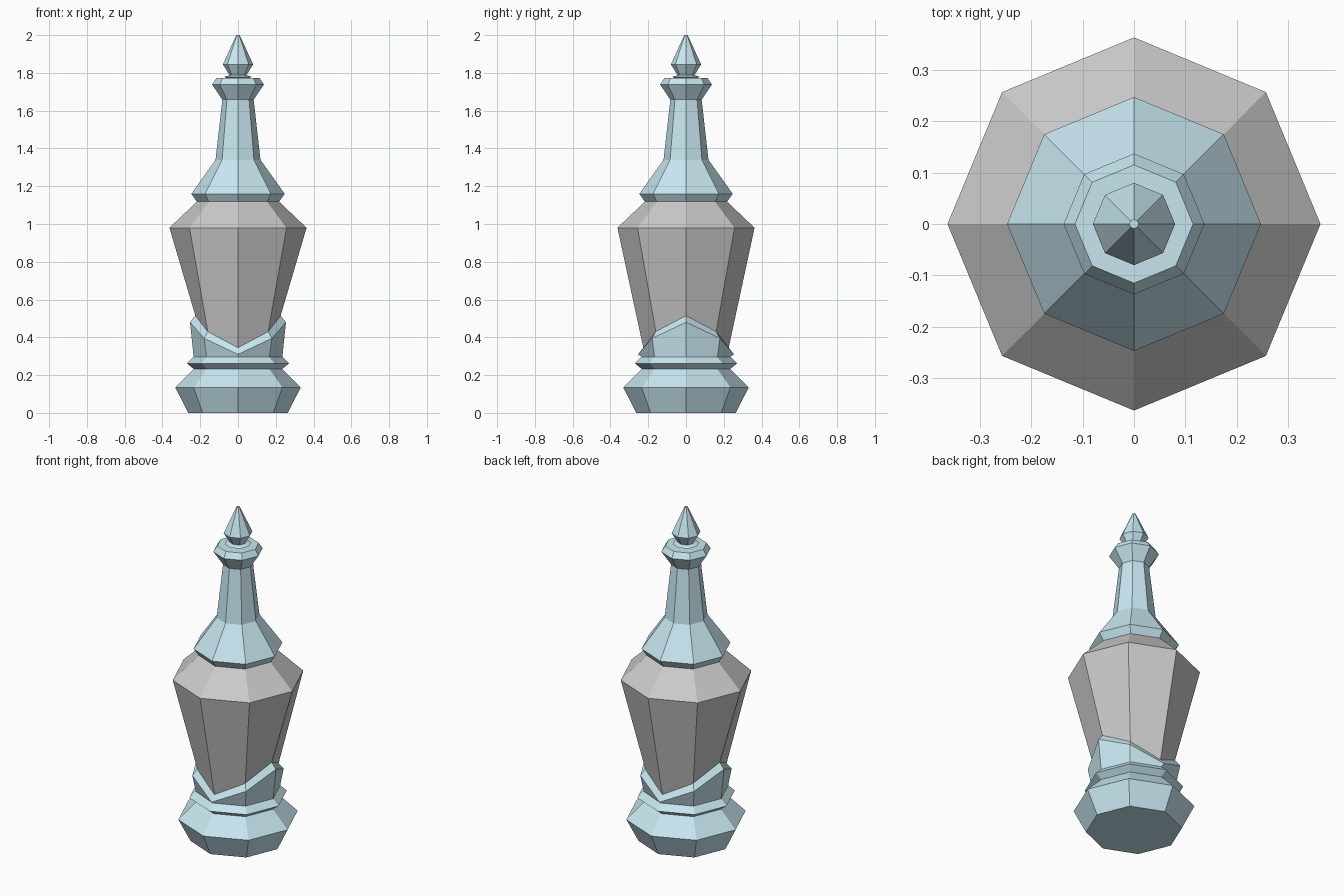
import bpy, bmesh, math

if "Cube" in bpy.data.objects:
    bpy.data.objects.remove(bpy.data.objects["Cube"])

SIDES = 8

blue = bpy.data.materials.new("pale_blue")
blue.diffuse_color = (0.58, 0.80, 0.88, 1)
blue.use_nodes = True
blue.node_tree.nodes["Principled BSDF"].inputs["Base Color"].default_value = blue.diffuse_color


def turned(name, profile, mat=None):
    """Octagonal lathe; each profile point is (radius, height, wave amplitude)."""
    bm = bmesh.new()
    rings = []
    for r, z, *wave in profile:
        amp = wave[0] if wave else 0
        angles = [2 * math.pi * i / SIDES for i in range(SIDES)]
        rings.append([bm.verts.new((r * math.cos(a), r * math.sin(a),
                                    z + amp * math.cos(2 * a))) for a in angles])
    for low, high in zip(rings, rings[1:]):
        for i in range(SIDES):
            j = (i + 1) % SIDES
            bm.faces.new((low[i], low[j], high[j], high[i]))
    # Flat caps close only level ends; wavy ends sit against the next part
    if len(profile[0]) == 2:
        bm.faces.new(rings[0][::-1])
    if len(profile[-1]) == 2:
        bm.faces.new(rings[-1])
    mesh = bpy.data.meshes.new(name)
    bm.to_mesh(mesh)
    bm.free()
    obj = bpy.data.objects.new(name, mesh)
    bpy.context.collection.objects.link(obj)
    if mat:
        mesh.materials.append(mat)
    return obj


# Foot, moulding and wavy cup that holds the body
turned("base", [(0.264, 0), (0.332, 0.135), (0.234, 0.233), (0.271, 0.262),
                (0.235, 0.297), (0.254, 0.395, 0.085), (0.226, 0.430, 0.085)], blue)

# Grey body, its lower edge following the cup rim
turned("body", [(0.226, 0.430, 0.085), (0.363, 0.98), (0.218, 1.118)])

# Shoulder, neck and collar
turned("neck", [(0.218, 1.118), (0.247, 1.16), (0.119, 1.34), (0.083, 1.658),
                (0.137, 1.738), (0.115, 1.772)], blue)

# Thin ring and pointed stopper
turned("stopper", [(0.058, 1.772), (0.074, 1.779), (0.045, 1.788),
                   (0.080, 1.845), (0.009, 2.0)], blue)
